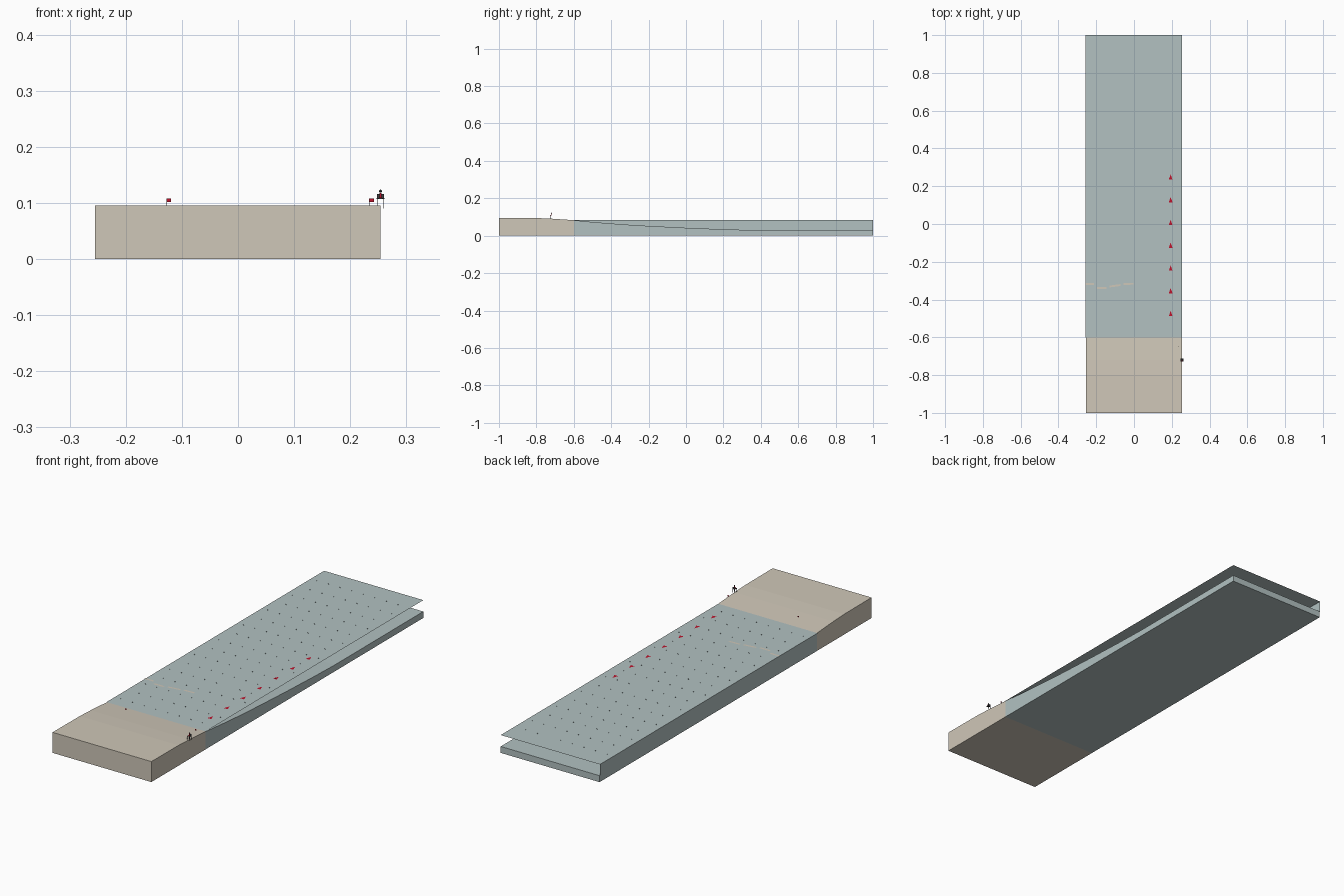
import bpy, bmesh
from mathutils import Vector

cube = bpy.data.objects.get("Cube")
if cube:
    bpy.data.objects.remove(cube)


def material(name, srgb):
    lin = [((c / 255 + 0.055) / 1.055) ** 2.4 for c in srgb] + [1]
    m = bpy.data.materials.new(name)
    m.use_nodes = True
    m.diffuse_color = lin
    m.node_tree.nodes["Principled BSDF"].inputs["Base Color"].default_value = lin
    return m


SAND = material("sand", (207, 199, 184))
WATER = material("sea water", (178, 193, 193))
RED = material("signal red", (190, 20, 45))
DARK = material("dark grey", (60, 62, 64))
RIPPLE = material("ripple grey", (110, 125, 128))

LEFT, RIGHT, SHORE, LEVEL = -0.255, 0.254, -0.6, 0.083


def make(name, build, *mats):
    bm = bmesh.new()
    build(bm)
    mesh = bpy.data.meshes.new(name)
    bm.to_mesh(mesh)
    bm.free()
    for m in mats:
        mesh.materials.append(m)
    obj = bpy.data.objects.new(name, mesh)
    bpy.context.collection.objects.link(obj)
    return obj


def face(bm, points):
    return bm.faces.new([bm.verts.new(p) for p in points])


def box(bm, centre, size):
    new = bmesh.ops.create_cube(bm, size=1)["verts"]
    for v in new:
        v.co = Vector(centre) + Vector(a * b for a, b in zip(v.co, size))


# Sloping shore and seabed, as (y, height) pairs
PROFILE = [(-1, .0955), (-.8, .0945), (-.72, .091), (SHORE, LEVEL), (-.5, .073),
           (-.4, .065), (-.3, .058), (-.2, .052), (-.1, .047), (0, .042),
           (.1, .038), (.2, .034), (.35, .03), (1, .03)]


def ground(bm):
    for (y0, z0), (y1, z1) in zip(PROFILE, PROFILE[1:]):
        wet = int((y0 + y1) / 2 > SHORE)
        strips = [
            [(LEFT, y0, z0), (RIGHT, y0, z0), (RIGHT, y1, z1), (LEFT, y1, z1)],
            [(LEFT, y0, 0), (LEFT, y1, 0), (RIGHT, y1, 0), (RIGHT, y0, 0)],
            [(RIGHT, y0, 0), (RIGHT, y1, 0), (RIGHT, y1, z1), (RIGHT, y0, z0)],
            [(LEFT, y0, 0), (LEFT, y0, z0), (LEFT, y1, z1), (LEFT, y1, 0)]]
        for s in strips:
            face(bm, s).material_index = wet
    # end caps
    for y, z in (PROFILE[0], PROFILE[-1]):
        face(bm, [(LEFT, y, 0), (RIGHT, y, 0), (RIGHT, y, z),
                  (LEFT, y, z)]).material_index = int(y > 0)
    bmesh.ops.remove_doubles(bm, verts=bm.verts, dist=1e-5)
    bmesh.ops.recalc_face_normals(bm, faces=bm.faces)


make("beach_and_seabed", ground, SAND, WATER)

# Thin water sheet and the side sheet that closes one edge of it
WALL = LEFT - .002
make("water_surface", lambda bm: face(bm, [
    (WALL, SHORE, LEVEL), (RIGHT, SHORE, LEVEL), (RIGHT, 1, LEVEL), (WALL, 1, LEVEL)]), WATER)


def side_sheet(bm):
    wet = [p for p in PROFILE if p[0] >= SHORE]
    for (y0, z0), (y1, z1) in zip(wet, wet[1:]):
        face(bm, [(WALL, y0, z0), (WALL, y0, LEVEL), (WALL, y1, LEVEL), (WALL, y1, z1)])
    bmesh.ops.remove_doubles(bm, verts=bm.verts, dist=1e-5)


make("water_side", side_sheet, WATER)


# Row of flat current arrows
def arrows(bm):
    for i in range(7):
        y, z = -.475 + .1205 * i, LEVEL + .001
        face(bm, [(.184, y - .013, z), (.204, y - .013, z), (.194, y + .015, z)])


make("current_arrows", arrows, RED)


# Broken line of foam
def foam(bm):
    for x0, y0, x1, y1 in [(-.257, -.317, -.212, -.318), (-.197, -.338, -.145, -.338),
                           (-.129, -.331, -.071, -.323), (-.056, -.318, -.002, -.316)]:
        z, w = LEVEL + .002, .005
        face(bm, [(x0, y0 - w, z), (x1, y1 - w, z), (x1, y1 + w, z), (x0, y0 + w, z)])


make("foam_line", foam, SAND)


# Staggered tiny upright ripple ticks
def ripples(bm):
    for row in range(17):
        for col in range(8):
            x = -.225 + .06 * col + .03 * (row % 2)
            y, z = -.54 + .09 * row, LEVEL
            face(bm, [(x - .003, y, z), (x + .003, y, z), (x, y, z + .003)])


make("ripples", ripples, RIPPLE)

# Two bathing flags on the sand
for name, x in (("left_flag", .234), ("right_flag", -.127)):
    y = -.65
    make(name + "_pole", lambda bm: box(bm, (x, y, .096), (.001, .001, .024)), DARK)
    make(name, lambda bm: face(bm, [(x, y, .108), (x, y, .102), (x + .008, y, .102),
                                    (x + .008, y, .108)]), RED)

# Lookout chair with a seated guard
CX, CY = .254, -.72


def chair(bm):
    for sx in (-1, 1):
        for sy in (-1, 1):
            box(bm, (CX + sx * .006, CY + sy * .006, .099), (.0012, .0012, .018))
    box(bm, (CX, CY, .108), (.014, .014, .0012))
    box(bm, (CX, CY + .006, .112), (.012, .0012, .008))


def guard(bm):
    box(bm, (CX, CY, .1135), (.004, .004, .009))
    box(bm, (CX, CY - .004, .11), (.005, .007, .002))


def head(bm):
    bmesh.ops.create_icosphere(bm, subdivisions=1, radius=.003)
    bmesh.ops.translate(bm, verts=bm.verts, vec=(CX, CY, .121))


make("lookout_chair", chair, DARK)
make("guard_body", guard, RED)
make("guard_head", head, DARK)
